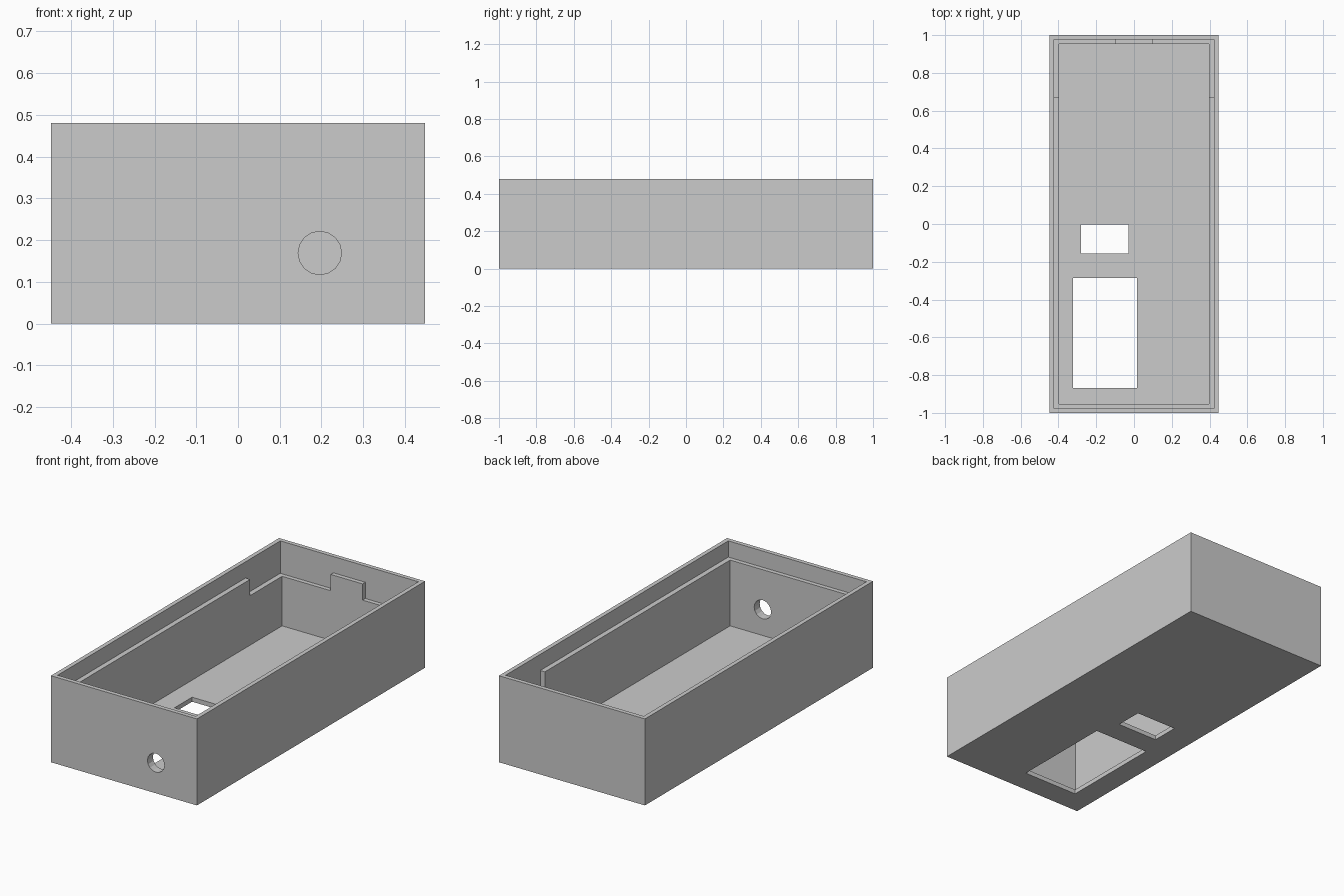
import bpy, bmesh, math
from mathutils import Matrix, Vector

default = bpy.data.objects.get("Cube")
if default:
    bpy.data.objects.remove(default, do_unlink=True)

# Overall dimensions
HX, HY, HEIGHT = 0.448, 1.0, 0.48      # outer half sizes and height
LIP_X, LIP_Y = 0.424, 0.976            # inside of the thin upper wall
IN_X, IN_Y = 0.396, 0.952              # inside of the thick lower wall
FLOOR, LOW, HIGH = 0.025, 0.30, 0.39   # floor top, lowered ledge, main ledge
STEP_Y, TAB_X = 0.672, 0.098           # where the ledge drops, half width of rear tab
ABOVE = 0.6

# Single grey material
grey = bpy.data.materials.new("light_grey")
grey.use_nodes = True
colour = (0.6, 0.6, 0.6, 1)
grey.diffuse_color = colour
grey.node_tree.nodes["Principled BSDF"].inputs["Base Color"].default_value = colour


def new_object(name, bm):
    mesh = bpy.data.meshes.new(name)
    bm.to_mesh(mesh)
    bm.free()
    mesh.materials.append(grey)
    obj = bpy.data.objects.new(name, mesh)
    bpy.context.scene.collection.objects.link(obj)
    return obj


def box(name, x0, x1, y0, y1, z0, z1):
    bm = bmesh.new()
    size = Vector((x1 - x0, y1 - y0, z1 - z0))
    centre = Vector((x0 + x1, y0 + y1, z0 + z1)) / 2
    bmesh.ops.create_cube(bm, size=1, matrix=Matrix.Translation(centre) @ Matrix.Diagonal(size).to_4x4())
    return new_object(name, bm)


def cut(target, cutter):
    mod = target.modifiers.new("cut", 'BOOLEAN')
    mod.operation, mod.solver, mod.object = 'DIFFERENCE', 'EXACT', cutter
    bpy.context.view_layer.update()
    graph = bpy.context.evaluated_depsgraph_get()
    mesh = bpy.data.meshes.new_from_object(target.evaluated_get(graph))
    target.modifiers.clear()
    target.data = mesh
    bpy.data.objects.remove(cutter, do_unlink=True)


case = box("open_case", -HX, HX, -HY, HY, 0, HEIGHT)

# Main cavity and the wider recess that leaves a ledge
cut(case, box("cavity", -IN_X, IN_X, -IN_Y, IN_Y, FLOOR, ABOVE))
cut(case, box("lip_recess", -LIP_X, LIP_X, -LIP_Y, LIP_Y, HIGH, ABOVE))

# Lowered ledge at the rear corners, leaving a tab in the middle
for x0, x1 in ((-LIP_X, -TAB_X), (TAB_X, LIP_X)):
    cut(case, box("ledge_notch", x0, x1, STEP_Y, LIP_Y, LOW, ABOVE))

# Two rectangular openings in the floor
cut(case, box("small_opening", -0.28, -0.03, -0.157, -0.003, -0.1, 0.1))
cut(case, box("large_opening", -0.322, 0.017, -0.867, -0.285, -0.1, 0.1))

# Round cable hole through the front wall
bm = bmesh.new()
bmesh.ops.create_cone(bm, cap_ends=True, segments=16, radius1=0.052, radius2=0.052, depth=0.2,
                      matrix=Matrix.Translation((0.196, -HY, 0.169)) @ Matrix.Rotation(math.pi / 2, 4, 'X'))
cut(case, new_object("cable_hole", bm))

# Merge leftover coplanar faces
bm = bmesh.new()
bm.from_mesh(case.data)
bmesh.ops.remove_doubles(bm, verts=bm.verts, dist=0.0001)
bmesh.ops.dissolve_limit(bm, angle_limit=0.01, verts=bm.verts, edges=bm.edges)
bm.to_mesh(case.data)
bm.free()
